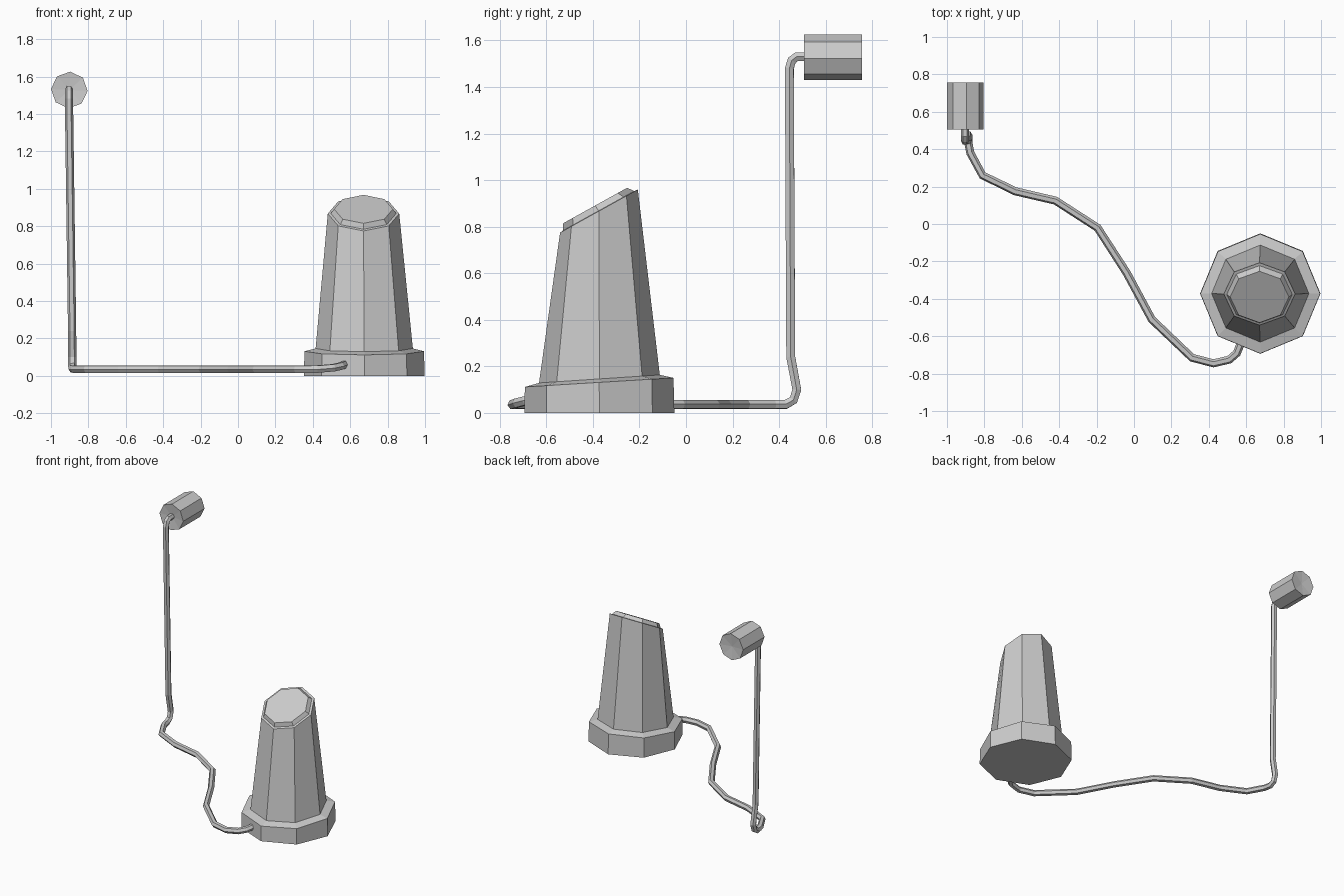
import bpy, bmesh
from math import sin, cos, pi, radians
from mathutils import Vector, Matrix

if "Cube" in bpy.data.objects:
    bpy.data.objects.remove(bpy.data.objects["Cube"])


def ring(center, radius, tilt=0.0, spin=0.0, sides=8):
    """Octagon round a centre, tilted about the x axis."""
    rot = Matrix.Rotation(radians(tilt), 3, 'X')
    return [Vector(center) + rot @ Vector((radius * cos(spin + 2 * pi * i / sides),
                                           radius * sin(spin + 2 * pi * i / sides), 0))
            for i in range(sides)]


def loft(name, rings, dome=0.0):
    """Skin a stack of rings, capping both ends (optionally with a shallow point)."""
    bm = bmesh.new()
    vs = [[bm.verts.new(p) for p in r] for r in rings]
    n = len(vs[0])
    for a, b in zip(vs, vs[1:]):
        for i in range(n):
            j = (i + 1) % n
            bm.faces.new((a[i], a[j], b[j], b[i]))
    caps = [bm.faces.new(vs[0][::-1]), bm.faces.new(vs[-1])]
    bm.normal_update()
    if dome:
        bmesh.ops.poke(bm, faces=caps, offset=dome)
    bmesh.ops.recalc_face_normals(bm, faces=bm.faces)
    me = bpy.data.meshes.new(name)
    bm.to_mesh(me)
    bm.free()
    ob = bpy.data.objects.new(name, me)
    bpy.context.collection.objects.link(ob)
    return ob


# Tapered housing: foot, slightly sloped ledge, tall body, raised slanted top
X = 0.675
loft("housing", [
    ring((X, -0.372, 0), 0.322),
    ring((X, -0.373, 0.131), 0.320, 3.5),
    ring((X, -0.372, 0.146), 0.26, 3.8),
    ring((X - 0.004, -0.374, 0.867), 0.191, 29),
    ring((X - 0.004, -0.376, 0.868), 0.175, 29),
    ring((X - 0.004, -0.390, 0.891), 0.157, 29),
])

# Small drum on the end of the wire, lying along y
loft("end_drum", [ring((-0.902, y, 1.528), 0.098, 90, radians(-3)) for y in (0.506, 0.756)],
     dome=0.010)

# Wire: winds along the floor, then rises to the drum
path = [(0.60, -0.60, 0.064), (0.57, -0.64, 0.06), (0.55, -0.69, 0.052), (0.51, -0.725, 0.043),
        (0.425, -0.745, 0.036), (0.31, -0.715, 0.036), (0.095, -0.51, 0.036),
        (-0.04, -0.26, 0.036), (-0.195, -0.02, 0.036), (-0.42, 0.125, 0.036),
        (-0.635, 0.175, 0.036), (-0.81, 0.26, 0.036), (-0.875, 0.38, 0.036),
        (-0.885, 0.43, 0.037), (-0.886, 0.462, 0.055), (-0.886, 0.476, 0.10),
        (-0.887, 0.45, 0.24), (-0.904, 0.444, 1.48), (-0.904, 0.455, 1.515),
        (-0.904, 0.475, 1.53), (-0.904, 0.52, 1.53)]
cu = bpy.data.curves.new("wire", 'CURVE')
cu.dimensions = '3D'
cu.bevel_depth = 0.022
cu.bevel_resolution = 1
cu.use_fill_caps = True
sp = cu.splines.new('POLY')
sp.points.add(len(path) - 1)
for pt, co in zip(sp.points, path):
    pt.co = (*co, 1)
sp.use_smooth = False
wire = bpy.data.objects.new("wire", cu)
bpy.context.collection.objects.link(wire)
bpy.context.view_layer.objects.active = wire
wire.select_set(True)
bpy.ops.object.convert(target='MESH')
